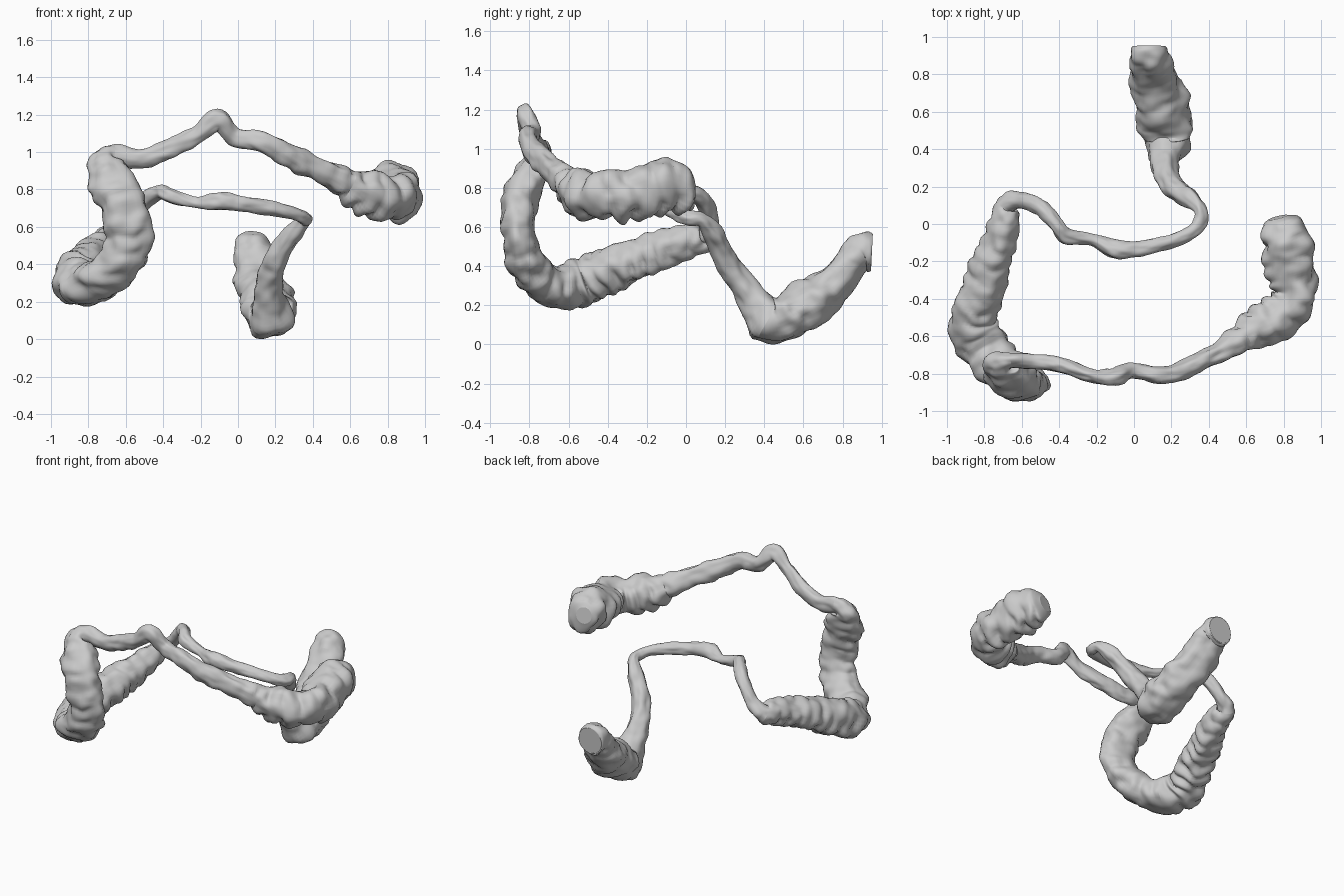
import bpy, bmesh, math
from mathutils import Vector, noise

if "Cube" in bpy.data.objects:
    bpy.data.objects.remove(bpy.data.objects["Cube"])

SIDES = 32
STEPS = 10

# Each part: centreline stations (x, y, z, radius)
outlet = [(.08, .95, .475, .088), (.08, .938, .475, .098), (.08, .90, .472, .102)]
rectum = [(.085, .865, .445, .110), (.10, .80, .365, .118), (.13, .70, .26, .142),
          (.16, .59, .19, .154), (.17, .50, .135, .148)]
sigmoid = [(.175, .425, .125, .118), (.165, .35, .22, .085), (.17, .27, .33, .064),
           (.21, .20, .44, .058), (.29, .14, .56, .052), (.355, .08, .635, .034),
           (.355, .01, .645, .038), (.30, -.05, .67, .034), (.15, -.105, .705, .040),
           (0, -.135, .725, .043), (-.1, -.135, .735, .050), (-.22, -.085, .73, .030),
           (-.36, -.065, .765, .040), (-.42, 0, .785, .037), (-.50, .09, .735, .044),
           (-.60, .125, .62, .042)]
lower_limb = [(-.68, .105, .545, .058), (-.69, .02, .53, .082), (-.72, -.1, .49, .097),
              (-.77, -.22, .445, .104), (-.80, -.33, .405, .110), (-.84, -.44, .36, .118),
              (-.855, -.54, .32, .122)]
upright_loop = [(-.81, -.64, .295, .108), (-.72, -.74, .325, .104), (-.63, -.81, .41, .094),
                (-.59, -.845, .52, .086), (-.60, -.86, .65, .088), (-.64, -.835, .77, .094),
                (-.69, -.785, .88, .080), (-.71, -.75, .955, .064)]
transverse = [(-.66, -.73, .985, .05), (-.52, -.735, .965, .046), (-.37, -.76, 1.015, .048),
              (-.23, -.81, 1.085, .042), (-.11, -.82, 1.165, .054), (-.01, -.785, 1.085, .05),
              (.15, -.81, 1.05, .052), (.30, -.765, .965, .060), (.45, -.69, .895, .060)]
caecum = [(.58, -.61, .83, .078), (.68, -.55, .785, .106), (.78, -.49, .76, .108),
          (.85, -.41, .76, .106), (.86, -.31, .77, .116), (.83, -.19, .785, .128),
          (.81, -.08, .805, .128), (.78, 0, .815, .11), (.77, .035, .82, .05)]

# name, stations, world-axis scaling of the section, fold depth, fold spacing
parts = [("outlet", outlet, (1, 1, 1), .02, .13),
         ("rectum", rectum, (1, .78, .78), .08, .13),
         ("sigmoid_tube", sigmoid, (1, 1, 1), .06, .16),
         ("lower_limb", lower_limb, (1, 1, 1), .20, .085),
         ("upright_loop", upright_loop, (1.42, 1, 1), .13, .10),
         ("transverse_tube", transverse, (1, .85, 1.1), .10, .12),
         ("caecum", caecum, (1.05, 1.05, 1.1), .24, .10)]

# Join all stations so neighbouring parts share a ring
keys, starts = [], []
for name, pts, scale, depth, gap in parts:
    starts.append(len(keys) * STEPS)
    keys += [p + scale + (depth, gap) for p in pts]


def spline(i, t):
    a, b, c, d = (keys[min(max(i + k, 0), len(keys) - 1)] for k in (-1, 0, 1, 2))
    return [.5 * (2*q + (r - p)*t + (2*p - 5*q + 4*r - s)*t*t + (3*q - p - 3*r + s)*t**3)
            for p, q, r, s in zip(a, b, c, d)]


samples = [spline(i, j / STEPS) for i in range(len(keys) - 1) for j in range(STEPS)]
samples.append(list(keys[-1]))

# Sweep a lobed, pleated ring along the path
rings, side, phase = [], Vector((1, 0, 0)), 0
for i, s in enumerate(samples):
    before = samples[max(i - 3, 0)]
    after = samples[min(i + 3, len(samples) - 1)]
    centre = Vector(s[:3])
    tangent = (Vector(after[:3]) - Vector(before[:3])).normalized()
    side = (side - tangent * side.dot(tangent)).normalized()
    other = tangent.cross(side)
    phase += (centre - Vector(samples[max(i - 1, 0)][:3])).length / s[8]
    end_fade = min(1, i / 24, (len(samples) - 1 - i) / 8)
    ring = []
    for k in range(SIDES):
        a = math.tau * k / SIDES
        n = side * math.cos(a) + other * math.sin(a)
        wobble = .6 * noise.noise(centre * 4 + n)
        pleat = abs(math.sin(math.pi * (phase + wobble))) - .6
        # folds hang deeper on the underside and fade in patches
        lobes = .6 + .35 * math.cos(3 * a) - .4 * n.z + .5 * noise.noise(centre * 5 - n)
        lump = .24 * noise.noise(centre * 8 + n * 1.1) + .10 * noise.noise(centre * 18 + n * 2)
        r = s[3] * (1 + end_fade * (s[7] * pleat * max(lobes, 0) + lump))
        ring.append(centre + Vector((n.x * s[4], n.y * s[5], n.z * s[6])) * r)
    rings.append(ring)

# Turn each stretch of rings into its own object
for p, (name, *_) in enumerate(parts):
    last = starts[p + 1] if p + 1 < len(parts) else len(rings) - 1
    bm = bmesh.new()
    loops = [[bm.verts.new(v) for v in ring] for ring in rings[starts[p]:last + 1]]
    for lo, hi in zip(loops, loops[1:]):
        for k in range(SIDES):
            m = (k + 1) % SIDES
            bm.faces.new((lo[k], lo[m], hi[m], hi[k]))
    if p == 0:
        bm.faces.new(loops[0][::-1])
    if p == len(parts) - 1:
        bm.faces.new(loops[-1])
    mesh = bpy.data.meshes.new(name)
    bm.to_mesh(mesh)
    bm.free()
    obj = bpy.data.objects.new(name, mesh)
    bpy.context.collection.objects.link(obj)
    for f in mesh.polygons:
        f.use_smooth = len(f.vertices) == 4
